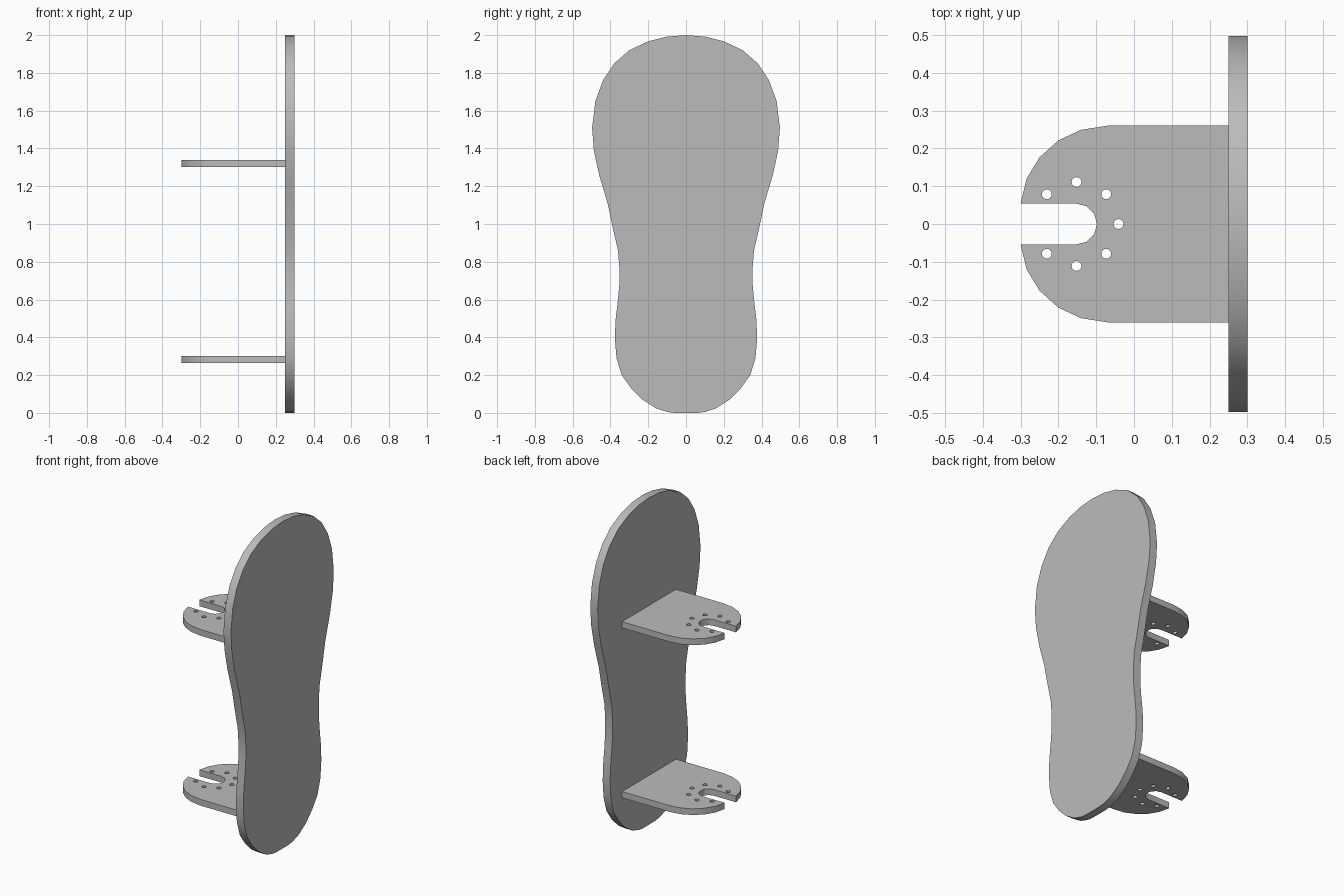
import bpy
import bmesh
from math import cos, sin, pi, radians
from mathutils import Matrix, Vector

cube = bpy.data.objects.get("Cube")
if cube:
    bpy.data.objects.remove(cube, do_unlink=True)

grey = bpy.data.materials.new("plain grey")
grey.use_nodes = True
colour = (0.5, 0.5, 0.5, 1)
grey.diffuse_color = colour
grey.node_tree.nodes["Principled BSDF"].inputs["Base Color"].default_value = colour


def mirrored(half):
    """Close a half outline by mirroring it across the second axis."""
    return half + [(a, -b) for a, b in reversed(half) if abs(b) > 1e-6]


def circle(cx, cy, r, n=16):
    return [(cx + r * cos(2 * pi * i / n), cy + r * sin(2 * pi * i / n)) for i in range(n)]


def plate(name, loops, thickness, matrix):
    """Flat plate from an outline and its holes, centred on its own plane."""
    curve = bpy.data.curves.new(name, "CURVE")
    curve.dimensions = "2D"
    curve.fill_mode = "BOTH"
    curve.extrude = thickness / 2
    for loop in loops:
        spline = curve.splines.new("POLY")
        spline.points.add(len(loop) - 1)
        for point, (a, b) in zip(spline.points, loop):
            point.co = (a, b, 0, 1)
        spline.use_cyclic_u = True
    helper = bpy.data.objects.new(name + " outline", curve)
    bpy.context.collection.objects.link(helper)
    bpy.context.view_layer.update()
    graph = bpy.context.evaluated_depsgraph_get()
    mesh = bpy.data.meshes.new_from_object(helper.evaluated_get(graph))
    bpy.data.objects.remove(helper, do_unlink=True)

    bm = bmesh.new()
    bm.from_mesh(mesh)
    bmesh.ops.remove_doubles(bm, verts=bm.verts, dist=0.0001)
    bmesh.ops.transform(bm, matrix=matrix, verts=bm.verts)
    bmesh.ops.recalc_face_normals(bm, faces=bm.faces)
    bm.to_mesh(mesh)
    bm.free()
    mesh.name = name
    mesh.materials.clear()
    mesh.materials.append(grey)

    obj = bpy.data.objects.new(name, mesh)
    bpy.context.collection.objects.link(obj)
    bpy.ops.object.select_all(action="DESELECT")
    obj.select_set(True)
    bpy.context.view_layer.objects.active = obj
    bpy.ops.object.shade_smooth_by_angle(angle=radians(30))
    return obj


# Sole-shaped board: (height, half width) from top to bottom
sole_half = [
    (2, 0), (1.992, 0.1), (1.967, 0.2), (1.92, 0.3), (1.85, 0.38),
    (1.76, 0.44), (1.65, 0.48), (1.51, 0.497), (1.39, 0.488), (1.26, 0.46),
    (1.11, 0.415), (0.99, 0.39), (0.86, 0.36), (0.76, 0.352), (0.68, 0.353),
    (0.6, 0.36), (0.5, 0.372), (0.4, 0.377), (0.29, 0.368), (0.2, 0.34),
    (0.13, 0.29), (0.07, 0.23), (0.025, 0.16), (0.005, 0.1), (0, 0.06),
]
upright = Matrix.Translation((0.275, 0, 0)) @ Matrix(
    ((0, 0, 1, 0), (0, 1, 0, 0), (1, 0, 0, 0), (0, 0, 0, 1)))
plate("sole_board", [mirrored(sole_half)], 0.05, upright)

# Slotted brackets with a ring of holes round the slot end
slot_x, slot_r, ring_r = -0.152, 0.054, 0.111
bracket_half = [
    (0.25, 0.26), (-0.07, 0.26), (-0.14, 0.249), (-0.2, 0.221),
    (-0.25, 0.176), (-0.284, 0.12), (-0.3, slot_r),
]
bracket_half += [(slot_x + slot_r * sin(a), slot_r * cos(a))
                 for a in (0, pi / 6, pi / 3, pi / 2)]
holes = [circle(slot_x + ring_r * cos(i * pi / 4), ring_r * sin(i * pi / 4), 0.013)
         for i in range(-3, 4)]
for name, z in (("lower_bracket", 0.282), ("upper_bracket", 1.321)):
    plate(name, [mirrored(bracket_half)] + holes, 0.038, Matrix.Translation(Vector((0, 0, z))))
